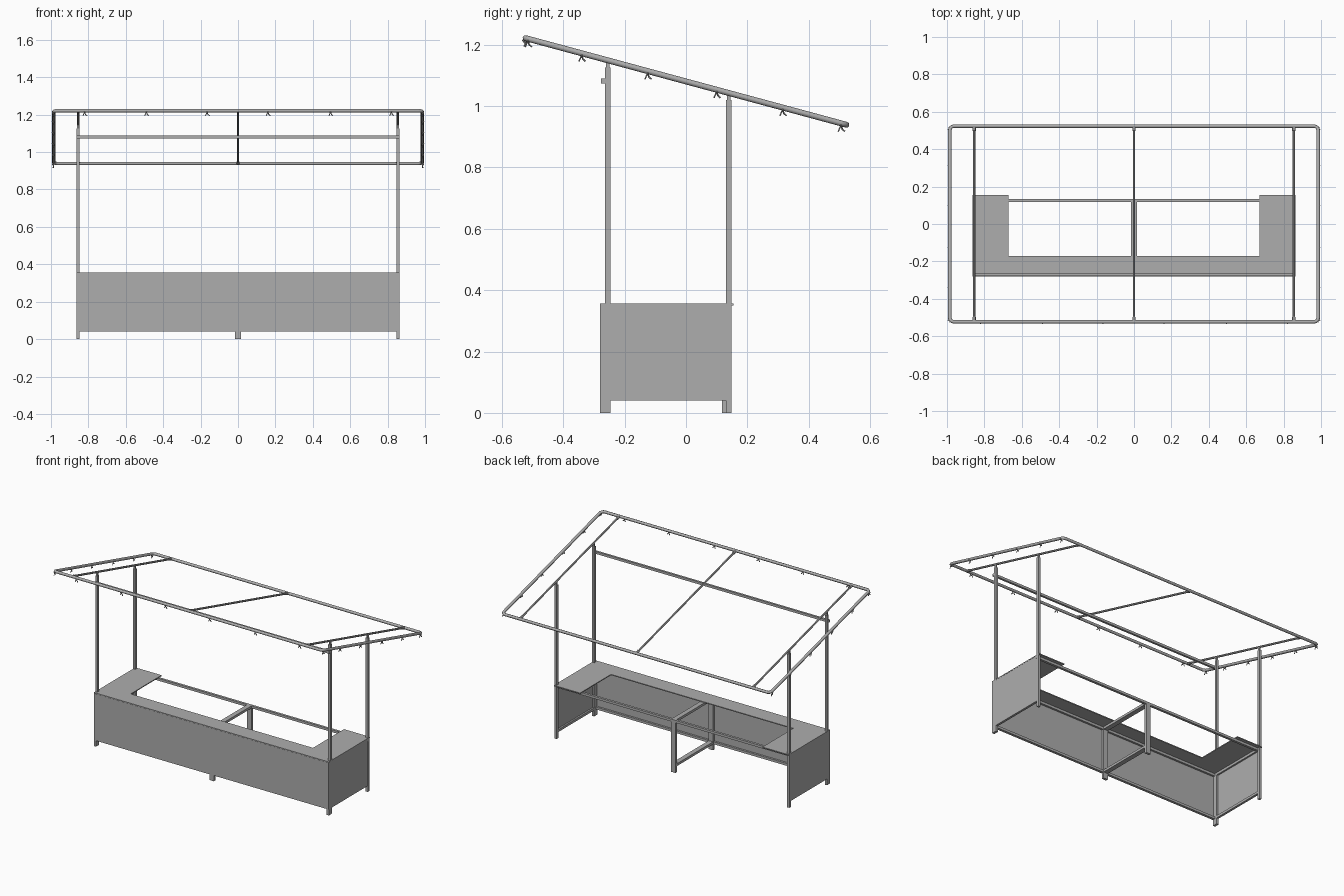
import bpy, math
from mathutils import Vector

cube = bpy.data.objects.get("Cube")
if cube:
    bpy.data.objects.remove(cube, do_unlink=True)

grey = bpy.data.materials.new("mid grey")
grey.use_nodes = True
colour = (0.42, 0.42, 0.42, 1)
grey.diffuse_color = colour
grey.node_tree.nodes["Principled BSDF"].inputs["Base Color"].default_value = colour


def box(name, x, y, z):
    """Box from (min, max) ranges on each axis."""
    spans = (x, y, z)
    bpy.ops.mesh.primitive_cube_add(size=1, location=[(a + b) / 2 for a, b in spans])
    ob = bpy.context.object
    ob.name = name
    ob.scale = [b - a for a, b in spans]
    bpy.ops.object.transform_apply(location=False, rotation=False)
    ob.data.materials.append(grey)
    return ob


def tube(name, points, radius, closed=False, sides=1):
    """Round tube swept along a polyline, turned into a mesh."""
    cu = bpy.data.curves.new(name, 'CURVE')
    cu.dimensions = '3D'
    cu.bevel_depth = radius
    cu.bevel_resolution = sides
    cu.use_fill_caps = not closed
    sp = cu.splines.new('POLY')
    sp.points.add(len(points) - 1)
    for p, co in zip(sp.points, points):
        p.co = (*co, 1)
    sp.use_cyclic_u = closed
    ob = bpy.data.objects.new(name, cu)
    bpy.context.collection.objects.link(ob)
    bpy.ops.object.select_all(action='DESELECT')
    ob.select_set(True)
    bpy.context.view_layer.objects.active = ob
    bpy.ops.object.convert(target='MESH')
    ob = bpy.context.object
    ob.data.materials.append(grey)
    bpy.ops.object.shade_smooth_by_angle(angle=math.radians(50))
    return ob


def roof_z(y):
    return 1.08 - 0.27 * y


T = 0.016          # square tube width
X = 0.863          # outer half width of the stall
FRONT, BACK = -0.28, 0.148
TOP = 0.35

# Sloping canopy frame with rounded corners
HX, HY, R = 0.985, 0.523, 0.022
outline = []
for k, (sx, sy) in enumerate([(1, 1), (-1, 1), (-1, -1), (1, -1)]):
    for i in range(5):
        a = math.radians(90 * k + 22.5 * i)
        px = sx * (HX - R) + R * math.cos(a)
        py = sy * (HY - R) + R * math.sin(a)
        outline.append((px, py, roof_z(py)))
tube("canopy_frame", outline, 0.0095, closed=True, sides=2)

# Rafters
for label, x in (("left", 0.855), ("centre", 0), ("right", -0.855)):
    tube(label + "_rafter", [(x, y, roof_z(y)) for y in (-HY, HY)], 0.0065)
    for y in (-HY + 0.016, HY - 0.016):
        tube(label + "_rafter_end", [(x, y - 0.01, roof_z(y - 0.01)),
                                     (x, y + 0.01, roof_z(y + 0.01))], 0.009)


# Small hooks hanging from the canopy frame
def hook(name, x, y, along, out):
    base = Vector((x, y, roof_z(y) - 0.006))
    out, along = Vector(out), Vector(along)
    pts = [base + out * 0.009, base + along * 0.004 + Vector((0, 0, -0.013)),
           base + along * 0.012 + Vector((0, 0, -0.02)) + out * 0.004]
    tube(name, pts, 0.003)
    tube(name + "_prong", [base, base - along * 0.009 + Vector((0, 0, -0.021))], 0.0025)


for x in (-0.82, -0.49, -0.165, 0.16, 0.495, 0.82):
    hook("front_hook", x, -HY, (1, 0, 0), (0, -1, 0))
for s in (-1, 1):
    for y in (-0.515, -0.34, -0.125, 0.1, 0.315, 0.505):
        hook("side_hook", s * HX, y, (0, 1, 0), (s, 0, 0))


def side_box(name, x, y, z):
    """Matching boxes on the left and right sides."""
    box("left_" + name, x, y, z)
    box("right_" + name, (-x[1], -x[0]), y, z)


# Canopy posts with narrower top inserts
for name, y0, z1 in (("front_post", -0.264, 1.125), ("back_post", 0.13, 1.02)):
    side_box(name, (X - T, X), (y0, y0 + 0.0175), (0, z1))
    side_box(name + "_insert", (X - 0.013, X - 0.003), (y0 + 0.003, y0 + 0.0145),
             (z1, roof_z(y0 + 0.009)))

# Front legs and high cross bar
side_box("front_leg", (X - T, X), (FRONT, -0.264), (0, TOP))
box("upper_cross_bar", (-X, X), (-0.277, -0.263), (1.073, 1.089))

# Front and side panels
box("front_panel", (-X, X), (FRONT - 0.001, FRONT + 0.003), (0.04, TOP))
side_box("side_panel", (X - 0.005, X - 0.001), (-0.264, 0.14), (0.04, TOP))

# Rails of the table frame
for name, z in (("lower", 0.04), ("upper", TOP - T)):
    box(name + "_front_rail", (-X, X), (FRONT + 0.003, FRONT + T), (z, z + T))
    side_box(name + "_side_rail", (X - T, X - 0.005), (-0.264, 0.14), (z, z + T))
box("back_rail", (-X, X), (0.118, 0.134), (TOP - T, TOP))

# Twin middle frames
for label, x in (("left", (0, T)), ("right", (-T, 0))):
    box(label + "_middle_front_leg", x, (FRONT + 0.003, FRONT + T + 0.003), (0, TOP))
    box(label + "_middle_back_leg", x, (0.118, 0.134), (0, TOP))
    for z in (0.04, TOP - T):
        box(label + "_middle_rail", x, (FRONT + T, 0.118), (z, z + T))

# Counter tops
box("front_counter", (-X, X), (FRONT, -0.17), (TOP, TOP + 0.006))
side_box("side_counter", (0.67, X), (-0.17, 0.155), (TOP, TOP + 0.006))
